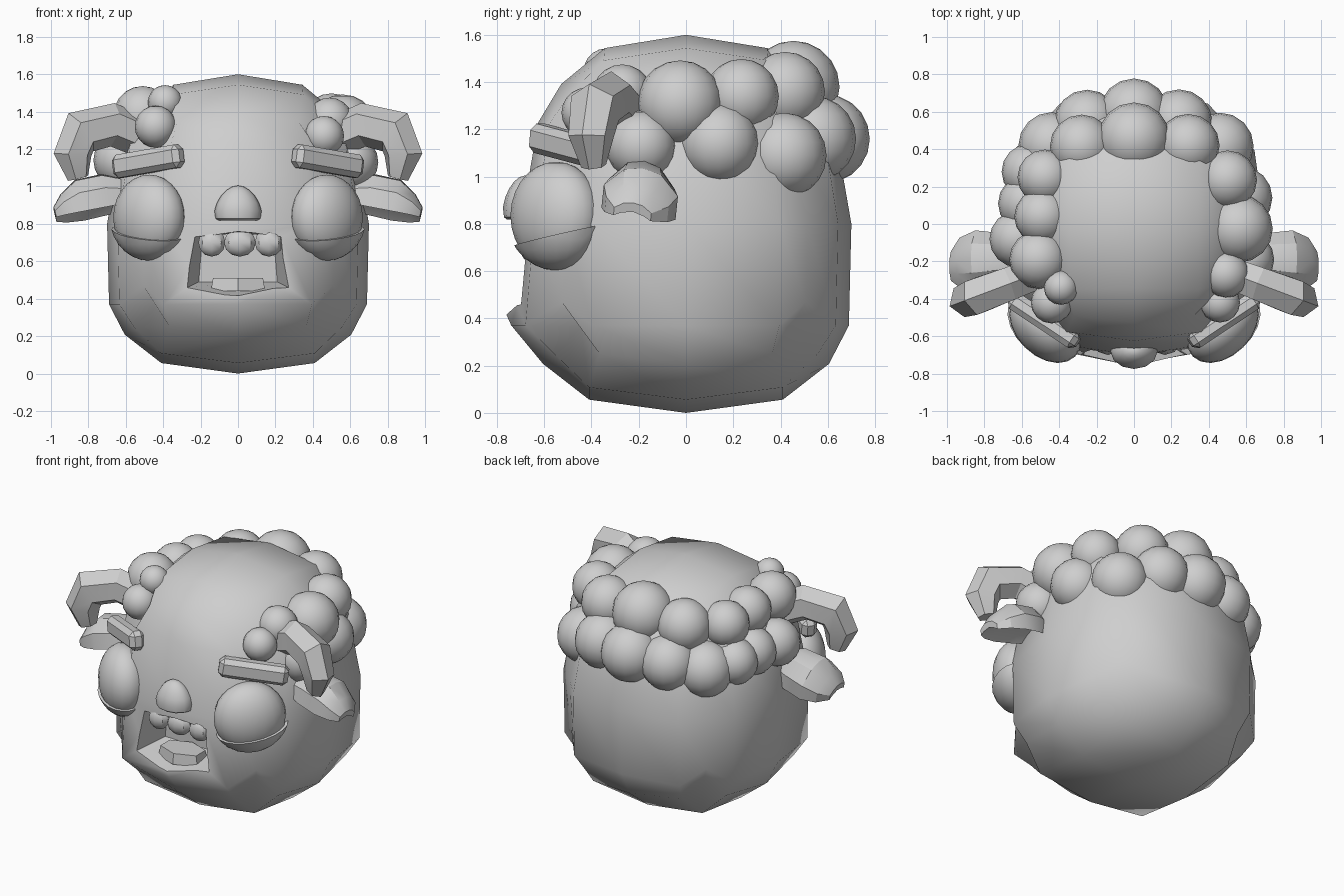
import bpy, bmesh, math
from mathutils import Vector, Matrix

if "Cube" in bpy.data.objects:
    bpy.data.objects.remove(bpy.data.objects["Cube"])

grey = bpy.data.materials.new("plain_grey")
grey.diffuse_color = (0.62, 0.62, 0.62, 1)
grey.use_nodes = True
grey.node_tree.nodes["Principled BSDF"].inputs["Base Color"].default_value = grey.diffuse_color


def finish(name, bm, angle=50):
    bmesh.ops.recalc_face_normals(bm, faces=bm.faces)
    me = bpy.data.meshes.new(name)
    bm.to_mesh(me)
    bm.free()
    me.materials.append(grey)
    ob = bpy.data.objects.new(name, me)
    bpy.context.collection.objects.link(ob)
    shade(ob, angle)
    return ob


def shade(ob, angle):
    bpy.ops.object.select_all(action='DESELECT')
    ob.select_set(True)
    bpy.context.view_layer.objects.active = ob
    bpy.ops.object.shade_smooth_by_angle(angle=math.radians(angle))


def ball(name, loc, size, segs=16, rings=10, rot=0.0, angle=50):
    bm = bmesh.new()
    m = Matrix.Translation(loc) @ Matrix.Rotation(rot, 4, 'Z') @ Matrix.Diagonal((*size, 1))
    bmesh.ops.create_uvsphere(bm, u_segments=segs, v_segments=rings, radius=1, matrix=m)
    return finish(name, bm, angle)


def loft(name, rings, angle=30):
    """Closed skin through rings of points."""
    bm = bmesh.new()
    loops = [[bm.verts.new(p) for p in r] for r in rings]
    n = len(rings[0])
    for a, b in zip(loops, loops[1:]):
        for i in range(n):
            bm.faces.new((a[i], a[(i + 1) % n], b[(i + 1) % n], b[i]))
    bm.faces.new(loops[0])
    bm.faces.new(loops[-1])
    return finish(name, bm, angle)


# head: rounded cube of 4 x 4 patches per side
bm = bmesh.new()
bmesh.ops.create_cube(bm, size=2)
bmesh.ops.subdivide_edges(bm, edges=bm.edges[:], cuts=3, use_grid_fill=True)


def wide(a, b, w):
    fb = {0: 1, .5: .92, 1: .735}[abs(b)]
    fw = {0: 1, .5: .985, 1: .865}[abs(w)]
    if abs(a) == 1:
        return math.copysign(.7 * fb * fw, a)
    if abs(b) == 1:
        return a / .5 * (.365 if abs(w) == 1 else .395)
    return a / .5 * .41


def tall(w, a, b):
    if abs(w) == 1:
        f = {0: 1, .5: .93, 1: .74}
        return math.copysign(.8 * (f[abs(a)] * f[abs(b)]), w)
    return w / .5 * (.33 if abs(a) == 1 and abs(b) == 1 else .43)


for v in bm.verts:
    a, b, w = [round(c * 2) / 2 for c in v.co]
    x, y, z = wide(a, b, w), wide(b, a, w), .8 + tall(w, a, b)
    k = 1 - .13 * max(0, z - .8) / .6
    x, y = x * k, y * k
    if b == -1 and w == -.5:                    # chin bulge
        y -= {0: .05, .5: .045, 1: .02}[abs(a)]
    v.co = (x, y, z)
head = finish("head", bm, 60)

# mouth: tapered recess cut into the head
front = [(-.24, .73), (0, .76), (.24, .73), (.28, .455), (0, .42), (-.28, .455)]
back = [(-.19, .735), (0, .75), (.19, .735), (.21, .49), (0, .485), (-.21, .49)]


def mouth_ring(y):
    t = (y + .72) / .24
    return [(f[0] + (g[0] - f[0]) * t, y, f[1] + (g[1] - f[1]) * t) for f, g in zip(front, back)]


cutter = loft("mouth_cutter", [mouth_ring(-.85), mouth_ring(-.48)])
mod = head.modifiers.new("mouth", 'BOOLEAN')
mod.object, mod.operation, mod.solver = cutter, 'DIFFERENCE', 'EXACT'
bpy.context.view_layer.objects.active = head
bpy.ops.object.modifier_apply(modifier="mouth")
bpy.data.objects.remove(cutter, do_unlink=True)
# lower lip pushed slightly forward
for v in head.data.vertices:
    if abs(v.co.x) < .3 and v.co.y < -.65 and .40 < v.co.z < .475:
        v.co.y -= .025 * (1 - abs(v.co.x) / .4)
shade(head, 58)

# teeth and tongue
for x, r, z in ((-.14, .072, .70), (.01, .085, .70), (.165, .075, .70)):
    ball("tooth", (x, -.645, z), (r, .055, .075), 8, 6, angle=35)
bm = bmesh.new()
bmesh.ops.create_cone(bm, cap_ends=True, segments=6, radius1=1, radius2=.92, depth=2,
                      matrix=Matrix.Translation((0, -.59, .475)) @ Matrix.Diagonal((.168, .11, .035, 1)))
finish("tongue", bm, 30)

# nose: dome with a flat underside, narrower at the top
bm = bmesh.new()
bmesh.ops.create_uvsphere(bm, u_segments=12, v_segments=10, radius=1)
for v in bm.verts:
    x, y, z = v.co
    k = 1 - .18 * max(0, z)
    v.co = (x * .126 * k, -.68 + y * .095 * k, max(.87 + z * .135, .818))
finish("nose", bm, 45)

# ear cross-section (across, thickness): a cupped leaf
EAR = [(-1, -1.25), (-1, -.1), (-.5, .8), (0, 1), (.5, .8), (1, -.1), (1, -1.25),
       (.6, -.7), (0, -.3), (-.6, -.7)]

for s, side in ((1, "right"), (-1, "left")):
    # eye: flattened ball facing the front corner
    centre = (s * .474, -.55, .835)
    turn = s * math.radians(45)
    ball("eye_" + side, centre, (.225, .155, .228), 20, 14, turn)

    # lower eyelid: slightly larger bowl with a tilted rim
    bm = bmesh.new()
    m = Matrix.Translation(centre) @ Matrix.Rotation(turn, 4, 'Z') @ Matrix.Diagonal((.244, .174, .232, 1))
    bmesh.ops.create_uvsphere(bm, u_segments=20, v_segments=14, radius=1, matrix=m)
    bmesh.ops.bisect_plane(bm, geom=bm.verts[:] + bm.edges[:] + bm.faces[:],
                           plane_co=(s * .473, -.548, .75),
                           plane_no=(-s * .03, -.22, 1), clear_outer=True)
    bmesh.ops.holes_fill(bm, edges=[e for e in bm.edges if e.is_boundary])
    finish("eyelid_" + side, bm, 45)

    # brow: bevelled bar
    a, b = Vector((s * .31, -.63, 1.165)), Vector((s * .65, -.405, 1.105))
    d = (b - a).normalized()
    out = d.cross(Vector((0, 0, 1))).normalized()
    up = out.cross(d)
    rot = Matrix((d, out, up)).transposed().to_4x4()
    bm = bmesh.new()
    bmesh.ops.create_cube(bm, size=1, matrix=Matrix.Translation((a + b) / 2) @ rot
                          @ Matrix.Diagonal(((b - a).length + .02, .1, .125, 1)))
    bmesh.ops.bevel(bm, geom=bm.edges[:], offset=.028, segments=1, affect='EDGES')
    finish("brow_" + side, bm, 30)

    # horn: six-sided tube curling outward and down in a slanted plane
    path = [(.48, 1.25, .10), (.67, 1.33, .108), (.84, 1.29, .115), (.885, 1.17, .10), (.855, 1.045, .055)]
    pts = [Vector((x, -.285 - .377 * (x - .575), z)) for x, z, r in path]
    rings = []
    for i, p in enumerate(pts):
        t = (pts[min(i + 1, 4)] - pts[max(i - 1, 0)]).normalized()
        n = t.cross(Vector((.353, .936, 0))).normalized()
        q = n.cross(t)
        r = path[i][2]
        ring = [p + n * r * 1.08 * math.cos(k * math.pi / 3) + q * r * .95 * math.sin(k * math.pi / 3)
                for k in range(6)]
        rings.append([(s * c.x, c.y, c.z) for c in ring])
    loft("horn_" + side, rings, 25)

    # ear: cupped leaf drooping outward
    across = Vector((0, .98, -.16))
    thick = Vector((.25, .1, .95))
    rings = []
    for x, y, z, w, t in ((.57, -.19, .98, .08, .06), (.71, -.185, .98, .14, .09), (.85, -.19, .95, .16, .09),
                          (.935, -.205, .90, .135, .06), (.98, -.225, .86, .08, .03)):
        ring = [Vector((x, y, z)) + across * e * w + thick * h * t for e, h in EAR]
        rings.append([(s * c.x, c.y, c.z) for c in ring])
    loft("ear_" + side, rings, 30)

# hair: (x, y, z, radius) of each curl
CURLS = [
    (0, .455, 1.38, .195), (0, .59, 1.16, .188),
    (.29, .42, 1.36, .168), (.50, .235, 1.34, .158), (.56, -.025, 1.31, .182),
    (.49, -.27, 1.35, .125), (.46, -.42, 1.27, .107), (.24, .54, 1.16, .18),
    (.46, .415, 1.09, .18), (.57, .14, 1.14, .17), (.60, -.19, 1.13, .15),
    (-.28, .415, 1.35, .17), (-.475, .25, 1.35, .148), (-.49, .04, 1.37, .15),
    (-.51, -.19, 1.38, .157), (-.39, -.34, 1.45, .092), (-.44, -.42, 1.32, .112),
    (-.25, .54, 1.14, .178), (-.44, .42, 1.10, .178), (-.56, .28, 1.13, .148),
    (-.575, .11, 1.14, .152), (-.62, -.08, 1.14, .153)]
for x, y, z, r in CURLS:
    ball("hair_curl", (x, y, z), (r, r, r))
